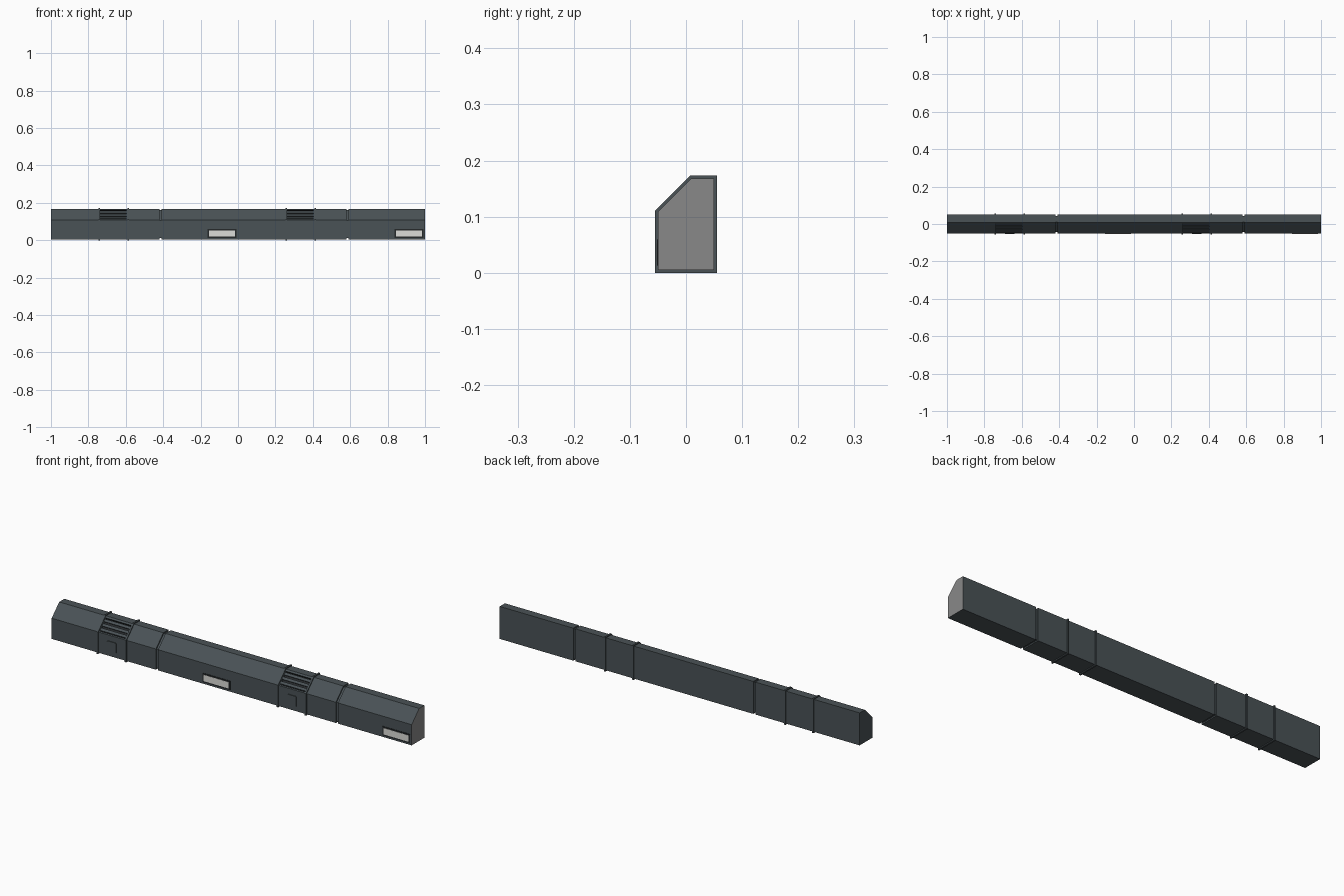
import bpy, bmesh, math
from mathutils import Matrix, Vector

if "Cube" in bpy.data.objects:
    bpy.data.objects.remove(bpy.data.objects["Cube"])


def material(name, rgb):
    m = bpy.data.materials.new(name)
    m.diffuse_color = (*rgb, 1)
    m.use_nodes = True
    m.node_tree.nodes["Principled BSDF"].inputs["Base Color"].default_value = m.diffuse_color
    return m


SLATE = material("slate", (0.068, 0.085, 0.093))
DARK = material("dark recess", (0.018, 0.021, 0.023))
GREY = material("end grey", (0.25, 0.25, 0.25))
PALE = material("pale panel", (0.72, 0.72, 0.69))
MATS = [SLATE, DARK, GREY, PALE]


def profile(o=0.0):
    """Wall cross-section (y, z), grown outwards by o; points 1-2 are the slope."""
    return [(-0.05 - o, 0.005 - o), (-0.05 - o, 0.109 + 0.414 * o),
            (0.009 - 0.414 * o, 0.168 + o), (0.05 + o, 0.168 + o),
            (0.05 + o, 0.005 - o)]


def vent_profile(t0=0.07, t1=0.88, depth=0.011):
    """Cross-section with a pocket cut into the slope."""
    p = profile()
    a, b = Vector(p[1]), Vector(p[2])
    inward = Vector((1, -1)).normalized() * depth
    q0, q1 = a.lerp(b, t0), a.lerp(b, t1)
    return p[:2] + [q0, q0 + inward, q1 + inward, q1] + p[2:]


def prism(bm, pts, x0, x1, dark_sides=()):
    rings = [[bm.verts.new((x, y, z)) for y, z in pts] for x in (x0, x1)]
    n = len(pts)
    faces = [bm.faces.new(rings[0]), bm.faces.new(rings[1][::-1])]
    for i in range(n):
        j = (i + 1) % n
        f = bm.faces.new((rings[0][i], rings[1][i], rings[1][j], rings[0][j]))
        f.material_index = 1 if i in dark_sides else 0
        faces.append(f)
    bmesh.ops.recalc_face_normals(bm, faces=faces)
    return faces


def finish(bm, name):
    me = bpy.data.meshes.new(name)
    bm.to_mesh(me)
    bm.free()
    for m in MATS:
        me.materials.append(m)
    ob = bpy.data.objects.new(name, me)
    bpy.context.collection.objects.link(ob)
    return ob


def box(name, centre, size, mat=0, tilt=0.0, bevel=0.0):
    bm = bmesh.new()
    bmesh.ops.create_cube(bm, size=1, matrix=Matrix.Translation(centre)
                          @ Matrix.Rotation(tilt, 4, 'X') @ Matrix.Diagonal((*size, 1)))
    if bevel:  # chamfer the upper front corners
        edges = [e for e in bm.edges if all(v.co.z > centre[2] for v in e.verts)
                 and abs(e.verts[0].co.x - e.verts[1].co.x) < 1e-5]
        bmesh.ops.bevel(bm, geom=edges, offset=bevel, segments=2, affect='EDGES')
    for f in bm.faces:
        f.material_index = mat
    return finish(bm, name)


# Long wall body: plain runs, vent pockets and narrow grooves along x
bm = bmesh.new()
x = -1.0
for s in (-1.0, 0.0):
    v0, v1 = s + 0.263, s + 0.405
    g0, g1 = s + 0.579, s + 0.591
    prism(bm, profile(), x, v0)
    prism(bm, vent_profile(), v0, v1, dark_sides=(2, 3, 4))
    prism(bm, profile(), v1, g0)
    prism(bm, profile(-0.006), g0, g1)
    x = g1
last = prism(bm, profile(), x, 1.0)
for f in last:  # grey right end
    if f.normal.x > 0.9:
        f.material_index = 2
finish(bm, "wall_body")

slope_n = Vector((0, -1, 1)).normalized()
a, b = Vector((0, -0.05, 0.109)), Vector((0, 0.009, 0.168))

for k, s in enumerate((-1.0, 0.0), 1):
    # Raised ribs either side of each vent
    for j, rx in enumerate((0.257, 0.413), 1):
        bm = bmesh.new()
        prism(bm, profile(0.005), s + rx - 0.004, s + rx + 0.004)
        finish(bm, f"rib_{k}_{j}")
    # Vent slats
    for j, t in enumerate((0.2, 0.47, 0.74), 1):
        c = a.lerp(b, t) - slope_n * 0.004
        c.x = s + 0.334
        box(f"vent_slat_{k}_{j}", c, (0.142, 0.013, 0.005), 0, math.radians(45))
    # Small latch box below the vent
    box(f"latch_{k}", (s + 0.335, -0.051, 0.055), (0.05, 0.006, 0.05), 0, bevel=0.003)
    # Light panel with dark surround
    lx = s + 0.915
    box(f"panel_frame_{k}", (lx, -0.0505, 0.036), (0.154, 0.003, 0.046), 1)
    box(f"light_panel_{k}", (lx, -0.051, 0.036), (0.138, 0.004, 0.032), 3)
